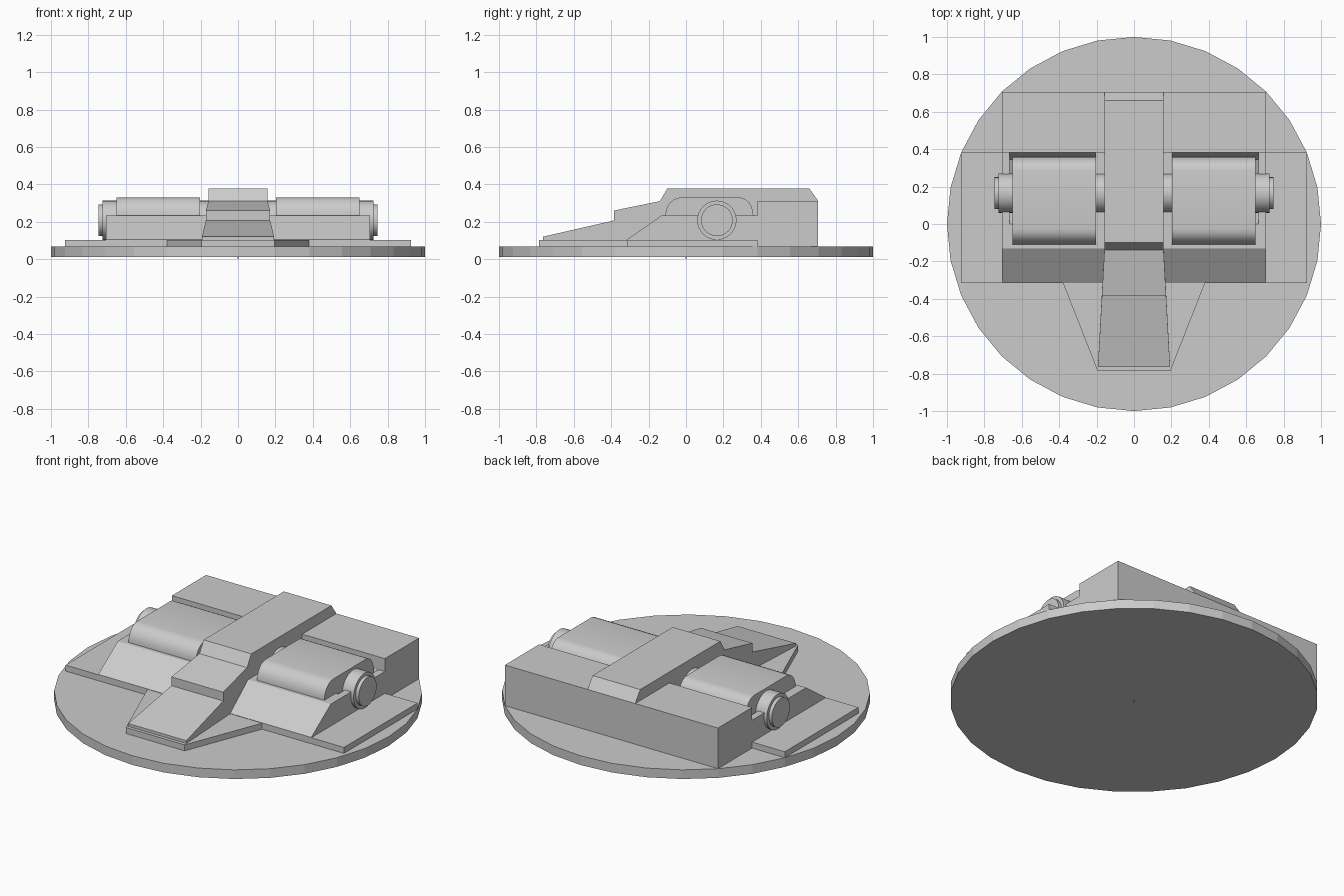
import bpy, bmesh, math
from mathutils import Matrix

if "Cube" in bpy.data.objects:
    bpy.data.objects.remove(bpy.data.objects["Cube"])


def finish(name, bm, smooth=False):
    bmesh.ops.recalc_face_normals(bm, faces=bm.faces)
    mesh = bpy.data.meshes.new(name)
    bm.to_mesh(mesh)
    bm.free()
    ob = bpy.data.objects.new(name, mesh)
    bpy.context.collection.objects.link(ob)
    if smooth:
        bpy.ops.object.select_all(action='DESELECT')
        ob.select_set(True)
        bpy.context.view_layer.objects.active = ob
        bpy.ops.object.shade_smooth_by_angle(angle=math.radians(35))
    return ob


def extruded(name, near, far, smooth=False):
    """Closed solid between two matching outlines."""
    bm = bmesh.new()
    a = [bm.verts.new(p) for p in near]
    b = [bm.verts.new(p) for p in far]
    bm.faces.new(a)
    bm.faces.new(b[::-1])
    for i in range(len(a)):
        j = (i + 1) % len(a)
        bm.faces.new((a[i], a[j], b[j], b[i]))
    return finish(name, bm, smooth)


def side_prism(name, yz, x0, x1, smooth=False):
    return extruded(name, [(x0, y, z) for y, z in yz], [(x1, y, z) for y, z in yz], smooth)


def flat_plate(name, xy, z0, z1):
    return extruded(name, [(x, y, z0) for x, y in xy], [(x, y, z1) for x, y in xy])


def cylinder(name, r, length, center, axis='Z', smooth=False):
    bm = bmesh.new()
    bmesh.ops.create_cone(bm, cap_ends=True, segments=32, radius1=r, radius2=r, depth=length)
    rot = Matrix.Rotation(math.pi / 2, 4, 'Y') if axis == 'X' else Matrix()
    bm.transform(Matrix.Translation(center) @ rot)
    return finish(name, bm, smooth)


# Round base with a tiny centre pip underneath
cylinder("base_disc", 1.0, 0.055, (0, 0, 0.0395))
cylinder("base_pip", 0.004, 0.02, (0, 0, 0.01))

# Stepped floor plate with a tapered tongue
flat_plate("floor_plate", [(-0.924, 0.383), (-0.924, -0.315), (-0.38, -0.315), (-0.195, -0.785),
                           (0.195, -0.785), (0.38, -0.315), (0.924, -0.315), (0.924, 0.383)],
           0.06, 0.103)

# Main body: front ramp, flat deck, raised rear block
body = side_prism("body", [(-0.315, 0.065), (-0.315, 0.105), (-0.13, 0.234), (0.383, 0.234),
                           (0.383, 0.311), (0.707, 0.311), (0.707, 0.065)], -0.707, 0.707)

# Rounded housing profile
housing = [(-0.11, 0.1), (-0.11, 0.234)]
for cy, start, r in ((-0.025, 180, 0.085), (0.285, 90, 0.075)):
    for k in range(7):
        a = math.radians(start - 15 * k)
        housing.append((cy + r * math.cos(a), 0.234 + 0.096 * math.sin(a)))
housing.append((0.36, 0.1))
housing.pop(1)

for side, s in (("left", -1), ("right", 1)):
    # Shallow well around each housing
    cutter = side_prism(side + "_well_cutter", [(0.0, 0.27), (0.0, 0.234), (0.06, 0.14), (0.27, 0.14),
                                                (0.345, 0.17), (0.382, 0.234), (0.382, 0.27)],
                        s * 0.205, s * 0.665)
    cutter.hide_render = True
    cutter.hide_viewport = True
    mod = body.modifiers.new(side + "_well", 'BOOLEAN')
    mod.operation = 'DIFFERENCE'
    mod.solver = 'EXACT'
    mod.object = cutter
    side_prism(side + "_housing", housing, s * 0.203, s * 0.65, True)
    # Axle end with a raised cap
    cylinder(side + "_axle", 0.105, 0.725, (s * 0.3625, 0.165, 0.208), 'X', True)
    cylinder(side + "_axle_cap", 0.085, 0.1, (s * 0.695, 0.165, 0.208), 'X', True)

# Raised centre spine
side_prism("spine", [(-0.14, 0.08), (-0.14, 0.31), (-0.1, 0.377), (0.66, 0.377),
                     (0.707, 0.311), (0.707, 0.08)], -0.158, 0.158)

# Two-step sloping nose that widens to the front
nose = [(-0.12, 0.09), (-0.14, 0.31), (-0.385, 0.26), (-0.385, 0.207), (-0.765, 0.12), (-0.765, 0.09)]


def half_width(y):
    return 0.158 + 0.056 * max(0, -0.14 - y)


extruded("nose", [(-half_width(y), y, z) for y, z in nose],
         [(half_width(y), y, z) for y, z in nose])
